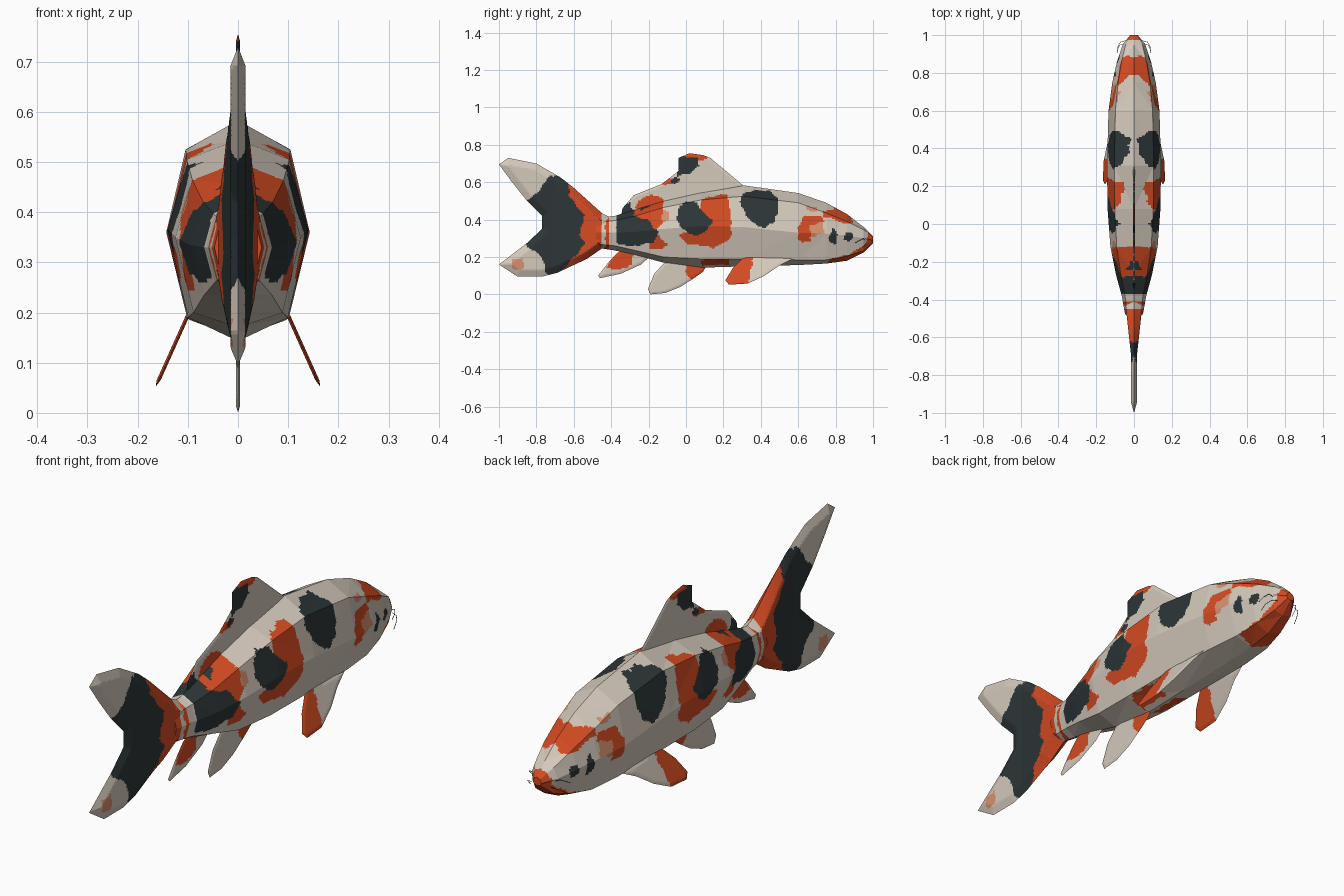
import bpy, bmesh, math
from mathutils import Vector
from mathutils.geometry import intersect_point_line


def material(name, rgb):
    m = bpy.data.materials.new(name)
    m.diffuse_color = (*rgb, 1)
    return m


MATS = [material("cream white", (0.66, 0.585, 0.50)),
        material("vivid orange", (0.66, 0.07, 0.016)),
        material("charcoal black", (0.026, 0.036, 0.038)),
        material("pale orange", (0.68, 0.28, 0.16))]
ORANGE, BLACK, PALE = 1, 2, 3


def inside(y, z, poly):
    hit = False
    for (a, b), (c, d) in zip(poly, poly[1:] + poly[:1]):
        if (b > z) != (d > z) and y < (c - a) * (z - b) / (d - b) + a:
            hit = not hit
    return hit


def paint(bm, patches):
    # patches are side-view outlines; later ones lie over earlier ones
    for f in bm.faces:
        c = f.calc_center_median()
        y = c.y + 0.003 * math.sin(c.z * 110)
        z = c.z + 0.003 * math.sin(c.y * 95)
        for mat, poly in patches:
            if inside(y, z, poly):
                f.material_index = mat


def grid(bm, step, axes):
    # cut fine strips so patches get clean borders
    for ax in axes:
        vals = [v.co[ax] for v in bm.verts]
        p = min(vals) + step * 0.63
        no = Vector((0, 0, 0))
        no[ax] = 1
        while p < max(vals):
            bmesh.ops.bisect_plane(bm, geom=bm.verts[:] + bm.edges[:] + bm.faces[:],
                                   plane_co=no * p, plane_no=no, dist=1e-5)
            p += step


def finish(bm, name):
    me = bpy.data.meshes.new(name)
    bm.to_mesh(me)
    bm.free()
    for m in MATS:
        me.materials.append(m)
    ob = bpy.data.objects.new(name, me)
    bpy.context.collection.objects.link(ob)
    return ob


def fin(name, outline, patches, width, rim, place=None):
    # two-sided blade, thick inside and sharp at its outline
    bm = bmesh.new()
    f = bm.faces.new([bm.verts.new((0, y, z)) for y, z in outline])
    f.normal_update()
    if f.normal.x < 0:
        f.normal_flip()
    bmesh.ops.inset_region(bm, faces=[f], thickness=rim, use_even_offset=True)
    bmesh.ops.triangulate(bm, faces=bm.faces[:])
    grid(bm, 0.008, (1, 2))
    paint(bm, patches)
    pts = [Vector((0, y, z)) for y, z in outline]
    for v in bm.verts:
        d = 9
        for a, b in zip(pts, pts[1:] + pts[:1]):
            q, t = intersect_point_line(v.co, a, b)
            q = a.lerp(b, min(1, max(0, t)))
            d = min(d, (v.co - q).length)
        v.co.x = width(v.co.y) * min(1, d / rim)
    dup = bmesh.ops.duplicate(bm, geom=bm.verts[:] + bm.edges[:] + bm.faces[:])["geom"]
    for e in dup:
        if isinstance(e, bmesh.types.BMVert):
            e.co.x *= -1
    bmesh.ops.reverse_faces(bm, faces=[e for e in dup if isinstance(e, bmesh.types.BMFace)])
    bmesh.ops.remove_doubles(bm, verts=bm.verts[:], dist=1e-5)
    if place:
        for v in bm.verts:
            place(v.co)
    return finish(bm, name)


# body: eight-sided rings (y, half width, top, shoulder, side, low, bottom)
RINGS = [(1.0, .02, .312, .305, .29, .28, .275), (.95, .06, .36, .345, .30, .235, .225),
         (.86, .09, .43, .39, .315, .205, .18), (.75, .115, .49, .435, .325, .185, .165),
         (.6, .135, .542, .49, .33, .185, .157), (.31, .143, .583, .525, .36, .19, .15),
         (.08, .14, .545, .505, .365, .19, .143), (-.12, .125, .50, .465, .35, .20, .17),
         (-.27, .095, .455, .42, .335, .235, .21), (-.38, .065, .42, .395, .33, .26, .235),
         (-.48, .047, .41, .385, .33, .27, .25)]
bm = bmesh.new()
rows = []
for y, w, t, s, m, l, b in RINGS:
    sec = [(0, t), (.73 * w, s), (w, m), (.71 * w, l), (0, b), (-.71 * w, l), (-w, m), (-.73 * w, s)]
    rows.append([bm.verts.new((x, y, z)) for x, z in sec])
for r, q in zip(rows, rows[1:]):
    for i in range(8):
        j = (i + 1) % 8
        bm.faces.new((r[i], r[j], q[j], q[i]))
bm.faces.new(rows[0])
bm.faces.new(rows[-1])
bmesh.ops.recalc_face_normals(bm, faces=bm.faces[:])
bmesh.ops.triangulate(bm, faces=bm.faces[:])
grid(bm, 0.008, (1, 2))
grid(bm, 0.016, (0,))
body_orange = [
    [(.72, .15), (.78, .19), (.87, .215), (.93, .25), (.97, .285), (.975, .4), (1.02, .4), (1.02, .2), (.9, .1)],
    [(.60, .30), (.62, .28), (.67, .285), (.66, .37), (.70, .38), (.74, .39), (.73, .42), (.63, .42), (.60, .36)],
    [(.80, .49), (.88, .45), (.89, .385), (.84, .375), (.80, .40), (.74, .415), (.73, .45), (.79, .45)],
    [(.08, .51), (.22, .54), (.24, .42), (.24, .30), (.15, .25), (.0, .275), (-.04, .32), (.07, .35)],
    [(-.28, .38), (-.28, .5), (-.2, .54), (-.12, .51), (-.13, .38), (-.17, .33), (-.21, .38)],
    [(-.2, .30), (-.15, .32), (-.10, .27), (-.13, .24), (-.19, .25)],
    [(.08, .155), (.08, .185), (.23, .19), (.23, .16)],
    [(-.41, .2), (-.41, .45), (-.43, .45), (-.43, .2)],
    [(-.45, .2), (-.45, .45), (-.6, .45), (-.6, .2)]]
body_black = [
    [(.285, .50), (.31, .54), (.36, .558), (.45, .552), (.49, .52), (.495, .45), (.47, .39), (.43, .36),
     (.38, .365), (.32, .42)],
    [(-.05, .40), (-.04, .46), (0, .50), (.06, .49), (.09, .44), (.14, .40), (.12, .35), (.05, .31), (-.02, .35)],
    [(-.37, .27), (-.37, .5), (-.27, .5), (-.28, .42), (-.2, .40), (-.15, .33), (-.17, .28), (-.28, .26)],
    [(-.245, .445), (-.245, .5), (-.19, .5), (-.19, .47)],
    [(.845, .29), (.85, .33), (.88, .335), (.9, .305), (.875, .285)],
    [(.77, .27), (.765, .31), (.79, .36), (.81, .32), (.80, .27)]]
body_pale = [[(.65, .30), (.65, .39), (.73, .40), (.74, .33)],
             [(.64, .45), (.65, .475), (.70, .465), (.70, .44)],
             [(-.13, .39), (-.13, .46), (-.09, .44), (-.09, .40)]]
paint(bm, [(PALE, p) for p in body_pale] + [(ORANGE, p) for p in body_orange]
      + [(BLACK, p) for p in body_black])
finish(bm, "body")

# tail fin: orange root, black middle, pale tips
fin("tail_fin",
    [(-.38, .40), (-.45, .435), (-.6, .57), (-.67, .625), (-.8, .70), (-.95, .73), (-1, .695), (-.93, .60),
     (-.85, .50), (-.77, .42), (-.77, .35), (-.85, .275), (-1, .16), (-.9, .095), (-.77, .095),
     (-.69, .115), (-.53, .19), (-.45, .245), (-.38, .26)],
    [(PALE, [(-.93, .14), (-.93, .19), (-.87, .19), (-.87, .13)]),
     (BLACK, [(-.5, .7), (-.68, .635), (-.73, .635), (-.8, .54), (-.86, .5), (-.8, .38), (-.86, .27),
              (-.77, .2), (-.74, .08), (-.5, .08)]),
     (ORANGE, [(-.63, .62), (-.62, .52), (-.54, .42), (-.57, .32), (-.54, .27), (-.69, .09),
               (-.45, .1), (-.45, .6)])],
    lambda y: .015 + max(0, y + .7) * .11, .035)


def thin(y):
    return .004


# dorsal fin
fin("dorsal_fin",
    [(.315, .575), (.13, .73), (.09, .745), (.02, .755), (-.04, .73), (-.04, .66), (-.13, .59),
     (-.28, .53), (-.34, .46), (-.35, .40), (-.12, .47), (.08, .52)],
    [(ORANGE, [(0, .77), (0, .725), (.06, .715), (.14, .735), (.12, .77)]),
     (ORANGE, [(-.16, .59), (-.13, .62), (-.03, .61), (-.08, .585)]),
     (ORANGE, [(-.28, .4), (-.26, .5), (-.18, .535), (-.12, .51), (-.13, .4)]),
     (BLACK, [(-.05, .63), (.02, .65), (.07, .69), (.06, .73), (0, .735), (-.05, .75)]),
     (BLACK, [(-.09, .6), (-.06, .63), (-.03, .62), (-.06, .59)]),
     (BLACK, [(-.36, .35), (-.36, .49), (-.30, .49), (-.27, .4)])],
    thin, .012)

# ventral fin and anal fin on the centre line
fin("ventral_fin",
    [(.12, .17), (.09, .12), (.04, .085), (-.03, .04), (-.11, .008), (-.19, 0), (-.203, .03),
     (-.17, .11), (-.12, .165), (-.06, .19)],
    [(ORANGE, [(0, .15), (.0, .11), (.04, .07), (.13, .1), (.13, .2), (.02, .2)])], thin, .012)
fin("anal_fin",
    [(-.18, .215), (-.24, .16), (-.35, .11), (-.46, .087), (-.47, .10), (-.42, .165), (-.37, .22),
     (-.30, .26)],
    [(ORANGE, [(-.43, .14), (-.35, .13), (-.29, .16), (-.28, .25), (-.36, .25)])], thin, .012)

# pectoral fins, splayed outward on both sides
for side, label in ((1, "right"), (-1, "left")):
    def splay(co, side=side):
        co.x += side * (.102 + (.19 - co.z) * .45)
    fin("pectoral_fin_" + label,
        [(.57, .19), (.5, .155), (.42, .10), (.33, .058), (.23, .052), (.21, .075), (.25, .14),
         (.33, .22), (.36, .25), (.42, .20)],
        [(ORANGE, [(.2, .04), (.33, .04), (.35, .14), (.37, .26), (.2, .26)])], thin, .012, splay)

# barbels beside the mouth
for s in (-1, 1):
    for k, path in enumerate([[(.045, .97, .27), (.07, .965, .265), (.085, .94, .25), (.088, .92, .23)],
                              [(.05, .955, .29), (.072, .95, .30), (.085, .93, .29), (.09, .905, .275)]]):
        name = "barbel_%s_%d" % ("right" if s > 0 else "left", k)
        cu = bpy.data.curves.new(name, "CURVE")
        cu.dimensions = "3D"
        cu.bevel_depth = .0012
        cu.bevel_resolution = 0
        sp = cu.splines.new("POLY")
        sp.points.add(len(path) - 1)
        for p, (x, y, z) in zip(sp.points, path):
            p.co = (s * x, y, z, 1)
        cu.materials.append(MATS[BLACK])
        bpy.context.collection.objects.link(bpy.data.objects.new(name, cu))
